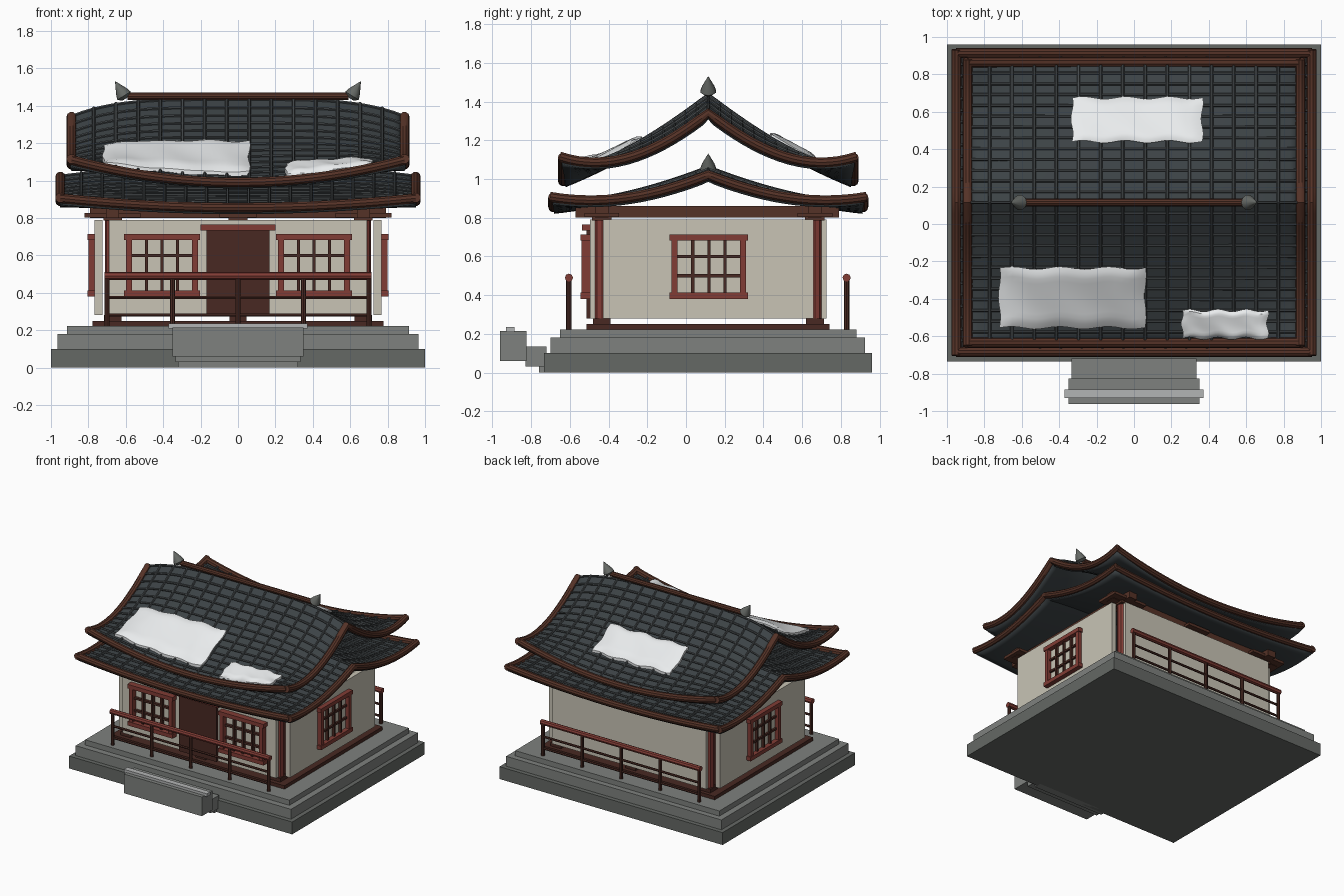
import bpy, bmesh, math
from mathutils import Matrix

if "Cube" in bpy.data.objects:
    bpy.data.objects.remove(bpy.data.objects["Cube"])

CY = 0.115  # centre of the house in y


def mat(name, r, g, b):
    m = bpy.data.materials.new(name)
    m.diffuse_color = (r, g, b, 1)
    m.use_nodes = True
    m.node_tree.nodes["Principled BSDF"].inputs["Base Color"].default_value = m.diffuse_color
    return m


STONE = mat("stone", .13, .14, .13)
STONE2 = mat("light_stone", .21, .22, .21)
PALE = mat("pale_stone", .45, .46, .46)
TILE = mat("tile", .045, .055, .06)
RIB = mat("tile_rib", .06, .068, .072)
BROWN = mat("brown_wood", .09, .032, .02)
RED = mat("red_wood", .22, .045, .035)
DARK = mat("dark_wood", .065, .022, .016)
CREAM = mat("plaster", .58, .55, .46)
SNOW = mat("snow", .82, .84, .85)


def finish(name, bm, m, smooth=False):
    me = bpy.data.meshes.new(name)
    bm.normal_update()
    bm.to_mesh(me)
    bm.free()
    ob = bpy.data.objects.new(name, me)
    bpy.context.collection.objects.link(ob)
    me.materials.append(m)
    if smooth:
        shade(ob)
    return ob


def shade(ob):
    bpy.ops.object.select_all(action='DESELECT')
    ob.select_set(True)
    bpy.context.view_layer.objects.active = ob
    bpy.ops.object.shade_smooth_by_angle(angle=math.radians(35))


def boxes(name, m, *dims):
    """Each dims entry is x0, x1, y0, y1, z0, z1."""
    bm = bmesh.new()
    for x0, x1, y0, y1, z0, z1 in dims:
        mt = Matrix.Translation(((x0 + x1) / 2, (y0 + y1) / 2, (z0 + z1) / 2)) @ \
            Matrix.Diagonal((x1 - x0, y1 - y0, z1 - z0, 1))
        bmesh.ops.create_cube(bm, size=1, matrix=mt)
    return finish(name, bm, m)


def tubes(name, paths, r, m, res=2):
    cu = bpy.data.curves.new(name, 'CURVE')
    cu.dimensions = '3D'
    cu.bevel_depth, cu.bevel_resolution, cu.use_fill_caps = r, res, True
    for p in paths:
        s = cu.splines.new('POLY')
        s.points.add(len(p) - 1)
        for q, c in zip(s.points, p):
            q.co = (*c, 1)
    ob = bpy.data.objects.new(name, cu)
    bpy.context.collection.objects.link(ob)
    cu.materials.append(m)
    bpy.ops.object.select_all(action='DESELECT')
    ob.select_set(True)
    bpy.context.view_layer.objects.active = ob
    bpy.ops.object.convert(target='MESH')
    shade(bpy.context.object)


def lerp(a, b, n):
    return [a + (b - a) * i / n for i in range(n + 1)]


# stone platform and front steps
boxes("platform_lower", STONE, (-1, 1, -.735, .96, 0, .1))
boxes("platform_upper", STONE2, (-.965, .965, -.70, .925, .1, .18), (-.915, .915, -.65, .88, .18, .222))
boxes("front_steps", STONE2, (-.35, .35, -.962, -.825, .06, .215),
      (-.335, .335, -.83, -.72, .03, .135), (-.32, .32, -.76, -.7, 0, .035))
boxes("step_nosing", PALE, (-.372, .372, -.93, -.885, .21, .235))

# floor, wall panels, beams
boxes("floor_sill", DARK, (-.777, .777, -.515, .742, .222, .25))
boxes("walls", CREAM, (-.69, .69, -.496, -.454, .28, .79), (-.69, .69, .685, .727, .28, .79),
      (-.767, -.725, -.428, .658, .28, .79), (.725, .767, -.428, .658, .28, .79))
boxes("top_beams", BROWN, (-.79, .79, -.47, -.40, .80, .86), (-.79, .79, .63, .70, .80, .86),
      (-.705, -.635, -.57, .79, .80, .86), (.635, .705, -.57, .79, .80, .86))

# columns with bases and brackets
spots = [(x, y) for x in (-.67, 0, .67) for y in (-.435, .666)]
tubes("columns", [[(x, y, .25), (x, y, .83)] for x, y in spots], .042, RED, 3)
boxes("column_bases", DARK, *[(x - .046, x + .046, y - .046, y + .046, .25, .28) for x, y in spots])
boxes("brackets", BROWN, *[b for x, y in spots for b in (
    (x - .05, x + .05, y - .05, y + .05, .785, .803),
    (x - (.15 if x else .1), x + (.15 if x else .1), y - .09, y + .09, .803, .825))])


# lattice windows, drawn as (along, depth) and mapped to a wall
def window(name, c, d0, d1, side):
    parts, bars = [], []

    def add(lst, a0, a1, z0, z1, e):
        lo, hi = sorted((d0, d0 + (d1 - d0) * e))
        lst.append((lo, hi, a0, a1, z0, z1) if side else (a0, a1, lo, hi, z0, z1))
    for z in (.397, .698):
        add(parts, c - .203, c + .203, z - .016, z + .016, 1)
    for s in (-1, 1):
        add(parts, c + s * .177 - .016, c + s * .177 + .016, .39, .70, .9)
    for i in (-1, 0, 1):
        add(bars, c + i * .083 - .008, c + i * .083 + .008, .39, .70, .6)
    for z in (.5, .6):
        add(bars, c - .17, c + .17, z - .008, z + .008, .5)
    boxes(name + "_frame", RED, *parts)
    boxes(name + "_lattice", DARK, *bars)


for s, n in ((-1, "left"), (1, "right")):
    window("front_window_" + n, s * .407, -.49, -.546, False)
    window("side_window_" + n, .118, s * .76, s * .805, True)

# door
boxes("door", DARK, (-.168, .168, -.515, -.49, .28, .74))
boxes("door_lintel", RED, (-.2, .2, -.537, -.49, .733, .765))

# front and back railings
for y, n in ((-.605, "front"), (.83, "back")):
    tubes(n + "_railing_top", [[(-.715, y, .49), (.715, y, .49)]], .021, RED)
    tubes(n + "_railing_posts", [[(x, y, .222), (x, y, .485)] for x in (-.7, -.35, 0, .35, .7)], .014, DARK)
    tubes(n + "_railing_rails", [[(-.7, y, z), (.7, y, z)] for z in (.375, .28)], .009, DARK, 1)


# curved roof: gable that droops at the ridge ends and lifts at the corners
def roof_height(W, D, ridge, slope, sag, droop, lift):
    def z(x, y):
        u, v = abs(x) / W, abs(y - CY) / D
        k = v ** 2.5
        return ridge - slope * v + sag * v * v - droop * u ** 4 * (1 - k) + lift * u * u * k
    return z


def spike(name, s, z):
    bm = bmesh.new()
    prof = [(.022, 0), (.042, .018), (.033, .045), (.001, .108)]
    rings = [[bm.verts.new((r * math.cos(a * math.pi / 5), r * math.sin(a * math.pi / 5), h))
              for a in range(10)] for r, h in prof]
    for a, b in zip(rings, rings[1:]):
        for i in range(10):
            bm.faces.new((a[i], a[(i + 1) % 10], b[(i + 1) % 10], b[i]))
    bm.faces.new(rings[0][::-1])
    bm.faces.new(rings[-1])
    bm.transform(Matrix.Translation((s * .6, CY, z)) @ Matrix.Rotation(s * .55, 4, 'Y'))
    finish(name, bm, STONE, True)


def roof(name, W, D, z, ridge_z, ny):
    xs, ys = lerp(-W, W, 32), lerp(CY - D, CY + D, 32)
    bm = bmesh.new()
    g = [[bm.verts.new((x, y, z(x, y))) for y in ys] for x in xs]
    for i in range(32):
        for j in range(32):
            bm.faces.new((g[i][j], g[i + 1][j], g[i + 1][j + 1], g[i][j + 1]))
    ob = finish(name + "_shell", bm, TILE, True)
    so = ob.modifiers.new("thickness", 'SOLIDIFY')
    so.thickness, so.offset = .035, -1
    # tile ribs both ways
    n = round(2 * W / .115)
    tubes(name + "_ribs_down", [[(x, y, z(x, y) + .008) for y in ys] for x in lerp(-W, W, n)[1:-1]], .009, RIB, 1)
    tubes(name + "_ribs_across", [[(x, y, z(x, y) + .004) for x in xs]
                                  for y in lerp(CY - D, CY + D, ny)[1:-1]], .008, RIB, 1)
    # rounded wooden edge
    tubes(name + "_edge", [[(x, y, z(x, y)) for x in xs] for y in (ys[0], ys[-1])] +
          [[(x, y, z(x, y)) for y in lerp(CY - D - .018, CY + D + .018, 32)] for x in (-W, W)], .027, BROWN, 3)
    # ridge pole and finials
    tubes(name + "_ridge", [[(-.59, CY, ridge_z), (.59, CY, ridge_z)]], .021, BROWN, 3)
    for s in (-1, 1):
        spike(name + "_finial", s, ridge_z - .012)


lower = roof_height(.95, .80, 1.055, .315, .115, .035, .05)
upper = roof_height(.89, .75, 1.43, .58, .14, .09, .12)
roof("lower_roof", .95, .80, lower, 1.05, 26)
roof("upper_roof", .89, .75, upper, 1.45, 26)


# snow patches draped on the upper roof
def snow(name, x0, x1, y0, y1):
    bm = bmesh.new()
    N, M = 24, 12
    layers = []
    for top in (0, 1):
        g = []
        for i in range(N + 1):
            row = []
            for j in range(M + 1):
                a, b = i / N, j / M
                x = x0 + (x1 - x0) * a + .006 * math.sin(b * 9)
                y = y0 + (y1 - y0) * b + .007 * math.sin(a * 19)
                dome = min(1, 6 * min(a, 1 - a, b, 1 - b)) ** .5
                h = top * (.02 + .02 * dome + .003 * math.sin(a * 14 + b * 5))
                row.append(bm.verts.new((x, y, upper(x, y) + .004 + h)))
            g.append(row)
        layers.append(g)
        for i in range(N):
            for j in range(M):
                bm.faces.new((g[i][j], g[i + 1][j], g[i + 1][j + 1], g[i][j + 1]))

    def rim(g):
        return g[0][:-1] + [r[-1] for r in g[:-1]] + g[-1][:0:-1] + [r[0] for r in g[:0:-1]]
    lo, hi = rim(layers[0]), rim(layers[1])
    for k in range(len(lo)):
        q = (k + 1) % len(lo)
        bm.faces.new((lo[k], lo[q], hi[q], hi[k]))
    bmesh.ops.recalc_face_normals(bm, faces=bm.faces)
    finish(name, bm, SNOW, True)


snow("snow_front_large", -.72, .06, -.555, -.235)
snow("snow_front_small", .257, .715, -.612, -.462)
snow("snow_back", -.332, .365, .44, .675)
